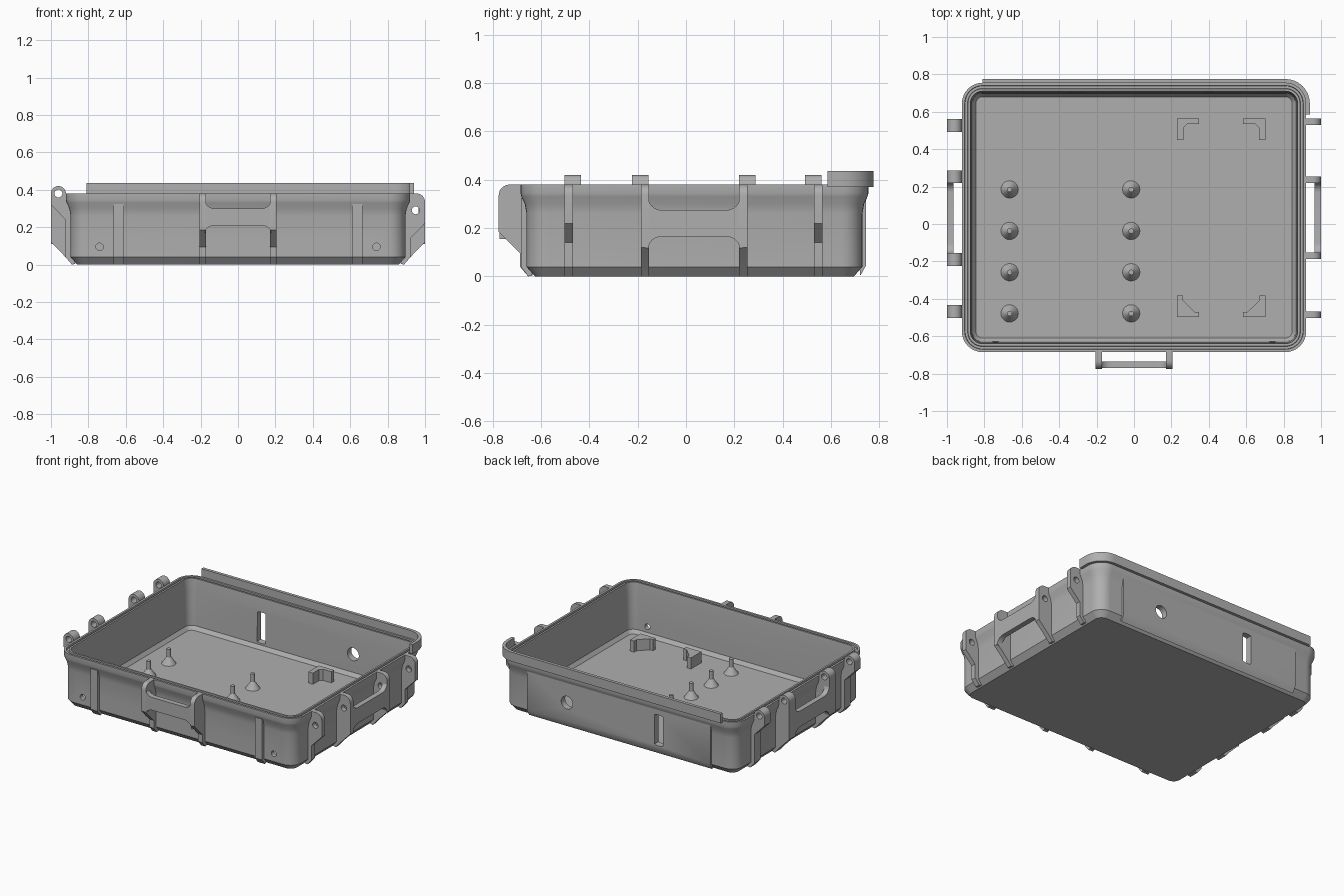
import bpy, bmesh
from math import pi, cos, sin, asin
from mathutils import Matrix, Vector

if "Cube" in bpy.data.objects:
    bpy.data.objects.remove(bpy.data.objects["Cube"])

grey = bpy.data.materials.new("mid grey plastic")
grey.use_nodes = True
COLOUR = (0.43, 0.43, 0.43, 1)
grey.diffuse_color = COLOUR
grey.node_tree.nodes["Principled BSDF"].inputs["Base Color"].default_value = COLOUR

X, Y, Z = Vector((1, 0, 0)), Vector((0, 1, 0)), Vector((0, 0, 1))
RIM_X, RIM_Y, MID_Y, TOP, FLOOR = 0.92, 0.72, 0.035, 0.38, 0.03
CORNER = 0.11


def finish(name, bm):
    bmesh.ops.remove_doubles(bm, verts=bm.verts, dist=1e-5)
    bmesh.ops.recalc_face_normals(bm, faces=bm.faces)
    mesh = bpy.data.meshes.new(name)
    bm.to_mesh(mesh)
    bm.free()
    mesh.materials.append(grey)
    obj = bpy.data.objects.new(name, mesh)
    bpy.context.collection.objects.link(obj)
    return obj


def arc(cx, cy, r, a0, a1, n=8):
    return [(cx + r * cos(a0 + (a1 - a0) * i / n), cy + r * sin(a0 + (a1 - a0) * i / n))
            for i in range(n + 1)]


def circle(cx, cy, r, n=20):
    return arc(cx, cy, r, 0, 2 * pi, n)[:-1]


def prism(name, outlines, depth, origin, u, v):
    """Fill outlines (later ones are holes) in the u-v plane, thicken both ways."""
    curve = bpy.data.curves.new(name, 'CURVE')
    curve.dimensions, curve.fill_mode, curve.extrude = '2D', 'BOTH', depth / 2
    for pts in outlines:
        spline = curve.splines.new('POLY')
        spline.points.add(len(pts) - 1)
        for p, (a, b) in zip(spline.points, pts):
            p.co = (a, b, 0, 1)
        spline.use_cyclic_u = True
    temp = bpy.data.objects.new(name, curve)
    bpy.context.collection.objects.link(temp)
    bpy.context.view_layer.update()
    mesh = bpy.data.meshes.new_from_object(
        temp.evaluated_get(bpy.context.evaluated_depsgraph_get()))
    bpy.data.objects.remove(temp)
    bm = bmesh.new()
    bm.from_mesh(mesh)
    bpy.data.meshes.remove(mesh)
    frame = Matrix((u, v, u.cross(v))).transposed().to_4x4()
    bm.transform(Matrix.Translation(origin) @ frame)
    return finish(name, bm)


def cut(obj, cutters):
    for c in cutters:
        mod = obj.modifiers.new("cut", 'BOOLEAN')
        mod.operation, mod.solver, mod.object = 'DIFFERENCE', 'EXACT', c
    bpy.context.view_layer.update()
    mesh = bpy.data.meshes.new_from_object(
        obj.evaluated_get(bpy.context.evaluated_depsgraph_get()))
    obj.modifiers.clear()
    obj.data = mesh


def rounded_ring(d):
    hx, hy, r = RIM_X - d, RIM_Y - d, max(CORNER - d, 0.02)
    pts = []
    for k, (sx, sy) in enumerate(((1, 1), (-1, 1), (-1, -1), (1, -1))):
        pts += arc(sx * (hx - r), sy * (hy - r), r, k * pi / 2, (k + 1) * pi / 2)
    return pts


# Tray shell: rings of (inset, height) from the underside, over the rim, to the floor
PROFILE = [(0.06, 0), (0.025, 0.04), (0.025, 0.26), (0.018, 0.3), (0.004, 0.33), (0, 0.345),
           (0, TOP), (0.015, TOP), (0.017, 0.365), (0.03, 0.365), (0.032, TOP),
           (0.045, TOP), (0.052, 0.3), (0.056, 0.055), (0.075, FLOOR)]
bm = bmesh.new()
rings = [[bm.verts.new((x, y + MID_Y, z)) for x, y in rounded_ring(d)] for d, z in PROFILE]
for lo, hi in zip(rings, rings[1:]):
    for i in range(len(lo)):
        j = (i + 1) % len(lo)
        bm.faces.new((lo[i], lo[j], hi[j], hi[i]))
bm.faces.new(rings[0])
bm.faces.new(rings[-1])
shell = finish("tray_shell", bm)

# Raised panel on the back wall
back_panel = prism("back_panel", [[(0.72, 0.01), (0.722, 0.004), (0.745, 0.045),
                                   (0.745, 0.34), (0.72, 0.34)]],
                   1.42, Vector((0, 0, 0)), Y, Z)

# Openings: flat-sided port and cable hole at the back, two screw holes at the front
a = asin(0.8)
half = pi / 2 - a
port = arc(0, 0, 0.108, half + pi / 5, pi - half - pi / 5) + arc(0, 0, 0.108, pi + half + pi / 5, 2 * pi - half - pi / 5)
back_cutters = [prism("port_cutter", [port], 0.3, Vector((-0.31, 0.74, 0.175)), X, Z),
                prism("cable_cutter", [circle(0, 0, 0.045)], 0.3, Vector((0.40, 0.74, 0.18)), X, Z)]
front_cutters = [prism("screw_cutter", [circle(0, 0, 0.02)], 0.2,
                       Vector((s * 0.74, -0.66, 0.095)), X, Z) for s in (-1, 1)]
cut(shell, back_cutters + front_cutters)
cut(back_panel, back_cutters)
for c in back_cutters + front_cutters:
    bpy.data.objects.remove(c)


# Bracket outlines: (distance beyond rim, height)
def bracket(slant, reach, hinge=False):
    pts = [(-0.05, 0.004), (-0.032, 0), (0.002, 0.04)]
    if slant > 0.04:
        pts.append((0.002, slant))
    pts.append((reach, slant + reach))
    if hinge:
        pts += arc(reach - 0.04, TOP, 0.04, 0, pi, 14)
    else:
        pts += arc(reach - 0.045, TOP - 0.045, 0.045, 0, pi / 2)
    return pts + [(-0.01, TOP), (-0.035, 0.3)]


def handle(name, half_w, low, high, bar_low, bar_high, origin, u):
    """H-shaped grip with filleted corners."""
    r, w = 0.055, half_w
    pts = [(-w, low), (-w + 0.01, low)]
    pts += arc(-w + 0.01 + r, bar_low - r, r, pi, pi / 2)
    pts += arc(w - 0.01 - r, bar_low - r, r, pi / 2, 0)
    pts += [(w - 0.01, low), (w, low), (w, high), (w - 0.01, high)]
    pts += arc(w - 0.01 - r, bar_high + r, r, 0, -pi / 2)
    pts += arc(-w + 0.01 + r, bar_high + r, r, -pi / 2, -pi)
    pts += [(-w + 0.01, high), (-w, high)]
    prism(name, [pts], 0.036, origin, u, Z)


# Latch brackets on the left side, hinge brackets on the right side
for i, (ly, hy) in enumerate(((-0.485, -0.468), (-0.17, -0.19), (0.237, 0.253), (0.547, 0.527))):
    grip = i in (1, 2)
    prism("latch_bracket", [bracket(0.04 if grip else 0.14, 0.08), circle(0.03, 0.29, 0.021)],
          0.034, Vector((RIM_X, ly, 0)), X, Z)
    prism("hinge_bracket", [bracket(0.04 if grip else 0.24, 0.08, True), circle(0.04, TOP, 0.021)],
          0.068, Vector((-RIM_X, hy, 0)), -X, Z)
for s, name in ((1, "left_handle"), (-1, "right_handle")):
    handle(name, 0.2, 0.118, 0.335, 0.165, 0.275, Vector((s * 0.982, 0.033, 0)), Y * s)

# Front handle, its brackets and the two wall ribs
for s in (-1, 1):
    prism("front_bracket", [bracket(0.095, 0.09)], 0.034, Vector((s * 0.188, -0.685, 0)), -Y, Z)
    prism("front_rib", [[(0.637, 0.004), (0.652, 0), (0.683, 0.04), (0.683, 0.325), (0.65, 0.325)]],
          0.055, Vector((s * 0.637, 0, 0)), -Y, Z)
handle("front_handle", 0.19, 0.185, 0.345, 0.21, 0.3, Vector((0, -0.753, 0)), X)

# Seal lip along the back, wrapping one corner
cx, cy = RIM_X - CORNER, MID_Y + RIM_Y - CORNER
lip = [(-0.81, cy + CORNER + 0.02)] + arc(cx, cy, CORNER + 0.02, pi / 2, 0)
lip += [(cx + CORNER + 0.02, 0.585), (cx + CORNER - 0.002, 0.585)]
lip += arc(cx, cy, CORNER - 0.002, 0, pi / 2) + [(-0.81, cy + CORNER - 0.002)]
prism("seal_lip", [lip], 0.065, Vector((0, 0, 0.403)), X, Y)

# Standoffs: cone foot with a locating pin
for x in (-0.665, -0.015):
    for y in (0.185, -0.037, -0.258, -0.478):
        bm = bmesh.new()
        for r0, r1, h in ((0.048, 0.014, 0.05), (0.014, 0.014, 0.105)):
            bmesh.ops.create_cone(bm, cap_ends=True, segments=20, radius1=r0, radius2=r1, depth=h,
                                  matrix=Matrix.Translation((x, y, FLOOR - 0.002 + h / 2)))
        finish("standoff", bm)

# Corner holders on the floor: open at the back, braced at the front
BACK = [(0, 0), (0.118, 0), (0.118, -0.03), (0.055, -0.03), (0.035, -0.05), (0.035, -0.115), (0, -0.115)]
FRONT = [(0, 0), (0.118, 0), (0.118, 0.028), (0.095, 0.028), (0.032, 0.09), (0.032, 0.115), (0, 0.115)]
for shape, y in ((BACK, 0.565), (FRONT, -0.498)):
    for x, s in ((0.23, 1), (0.702, -1)):
        prism("corner_holder", [[(s * a, b) for a, b in shape]], 0.08,
              Vector((x, y, FLOOR + 0.038)), X, Y)

# Smooth curved faces, keep hard edges
bpy.ops.object.select_all(action='DESELECT')
for o in bpy.context.collection.objects:
    if o.type == 'MESH' and grey.name in o.data.materials:
        o.select_set(True)
        bpy.context.view_layer.objects.active = o
bpy.ops.object.shade_smooth_by_angle(angle=pi / 6)
